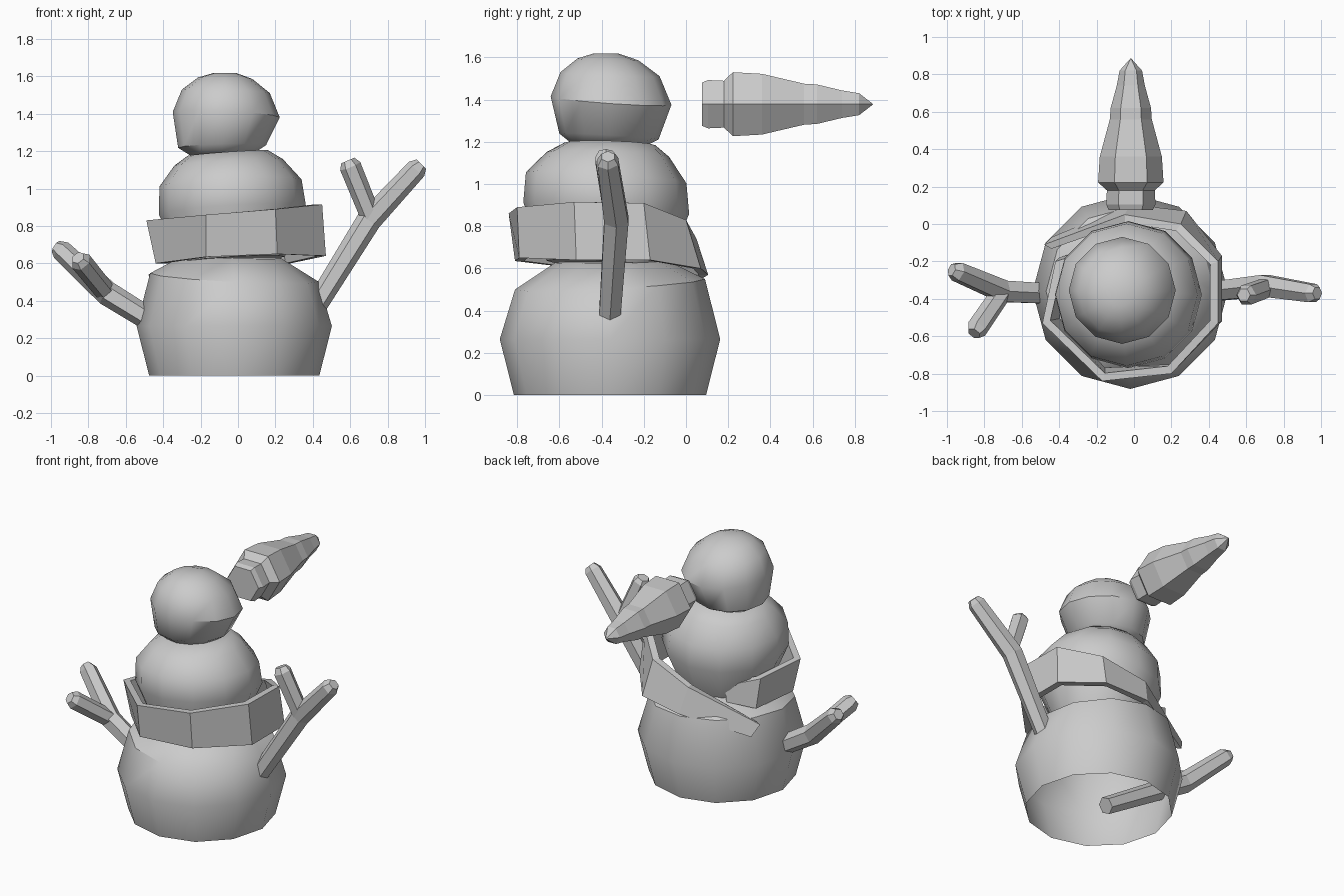
import bpy, bmesh
from math import sin, cos, pi, radians
from mathutils import Vector

if "Cube" in bpy.data.objects:
    bpy.data.objects.remove(bpy.data.objects["Cube"])


def finish(bm, name, angle=None):
    bmesh.ops.recalc_face_normals(bm, faces=bm.faces[:])
    me = bpy.data.meshes.new(name)
    bm.to_mesh(me)
    bm.free()
    ob = bpy.data.objects.new(name, me)
    bpy.context.collection.objects.link(ob)
    if angle:
        bpy.ops.object.select_all(action='DESELECT')
        ob.select_set(True)
        bpy.context.view_layer.objects.active = ob
        bpy.ops.object.shade_smooth_by_angle(angle=radians(angle))
    return ob


def bridge(bm, rings, cap_start=True, cap_end=True):
    """Skin a list of equally sized vertex rings."""
    for a, b in zip(rings, rings[1:]):
        n = len(a)
        for i in range(n):
            bm.faces.new((a[i], a[(i + 1) % n], b[(i + 1) % n], b[i]))
    if cap_start:
        bm.faces.new(rings[0])
    if cap_end:
        bm.faces.new(rings[-1])


def ball(name, profile, cap_bottom):
    """Twelve-sided ball; rows are (z, radius, cx, cy, x slope, y slope)."""
    bm = bmesh.new()
    rings = []
    for z, r, cx, cy, sx, sy in profile:
        ring = []
        for i in range(12):
            a = 2 * pi * i / 12
            x, y = r * cos(a), r * sin(a)
            ring.append(bm.verts.new((cx + x, cy + y, z + sx * x + sy * y)))
        rings.append(ring)
    bridge(bm, rings, cap_bottom)
    return finish(bm, name, 40)


def tube(bm, path, radius, sides=6):
    """Hexagonal stick along a path."""
    pts = [Vector(p) for p in path]
    rings = []
    for i, p in enumerate(pts):
        d = (pts[min(i + 1, len(pts) - 1)] - pts[max(i - 1, 0)]).normalized()
        u = d.cross(Vector((0, 1, 0))).normalized()
        v = d.cross(u)
        rings.append([bm.verts.new(p + radius[i] * (u * cos(2 * pi * k / sides) + v * sin(2 * pi * k / sides)))
                      for k in range(sides)])
    bridge(bm, rings)


# Snow balls, the lowest one open underneath
ball("lower_ball", [(0, .455, -.02, -.36, 0, 0), (.265, .522, -.02, -.36, 0, 0),
                    (.525, .45, -.02, -.36, -.05, .055), (.635, .26, -.03, -.36, -.03, .03)], False)
ball("middle_ball", [(.62, .28, -.03, -.38, .06, -.06), (.885, .393, -.03, -.378, .06, -.07),
                     (1.03, .38, -.04, -.378, .05, -.07), (1.14, .29, -.05, -.37, .06, -.04),
                     (1.19, .215, -.055, -.36, .07, -.03)], True)
ball("head", [(1.17, .15, -.08, -.37, .06, -.03), (1.225, .235, -.085, -.365, .03, -.06),
              (1.395, .286, -.063, -.355, -.05, -.07), (1.52, .235, -.065, -.36, -.04, -.04),
              (1.59, .145, -.068, -.37, -.03, -.03), (1.618, .06, -.07, -.38, 0, 0)], True)

# Carrot nose, floating behind the head
bm = bmesh.new()
rings = []
for y, r in [(.075, .118), (.105, .132), (.18, .128), (.222, .175), (.36, .166), (.56, .112),
             (.62, .108), (.74, .075), (.82, .06), (.885, .002)]:
    rings.append([bm.verts.new((-.017 + r * cos(k * pi / 3), y, 1.378 + r * sin(k * pi / 3)))
                  for k in range(6)])
bridge(bm, rings)
finish(bm, "carrot_nose")

# Forked twig arms
arms = {
    "right_arm": [[(.34, -.37, .25), (.70, -.33, .83), (.955, -.37, 1.105), (.98, -.37, 1.13)],
                  [(.71, -.34, .85), (.60, -.38, 1.12), (.587, -.38, 1.15)]],
    "left_arm": [[(-.10, -.39, .07), (-.70, -.36, .44), (-.945, -.255, .67), (-.975, -.245, .69)],
                 [(-.71, -.37, .45), (-.84, -.56, .61), (-.855, -.585, .63)]],
}
for name, (main, fork) in arms.items():
    bm = bmesh.new()
    tube(bm, main, [.056, .066, .056, .036])
    tube(bm, fork, [.055, .058, .038])
    finish(bm, name)

# Scarf strip wrapped once round, with a tapering tail: top edge, then bottom edge
strip = [((-.20, -.13, .72), (-.22, -.12, .62)),
         ((-.42, -.20, .80), (-.40, -.18, .60)),
         ((-.49, -.53, .83), (-.44, -.52, .60)),
         ((-.17, -.84, .86), (-.17, -.81, .635)),
         ((.20, -.80, .89), (.21, -.79, .65)),
         ((.45, -.53, .915), (.47, -.52, .64)),
         ((.45, -.20, .91), (.47, -.17, .64)),
         ((.25, .00, .83), (.28, .07, .60)),
         ((-.05, .05, .74), (-.02, .105, .57)),
         ((-.48, -.11, .54), (-.44, -.07, .46))]
bm = bmesh.new()
rings = []
for top, bot in strip:
    t, b = Vector(top), Vector(bot)
    inward = (Vector((-.02, -.37, 0)) - Vector((t.x, t.y, 0))).normalized() * .045
    rings.append([bm.verts.new(p) for p in (t, b, b + inward, t + inward)])
bridge(bm, rings)
finish(bm, "scarf")
